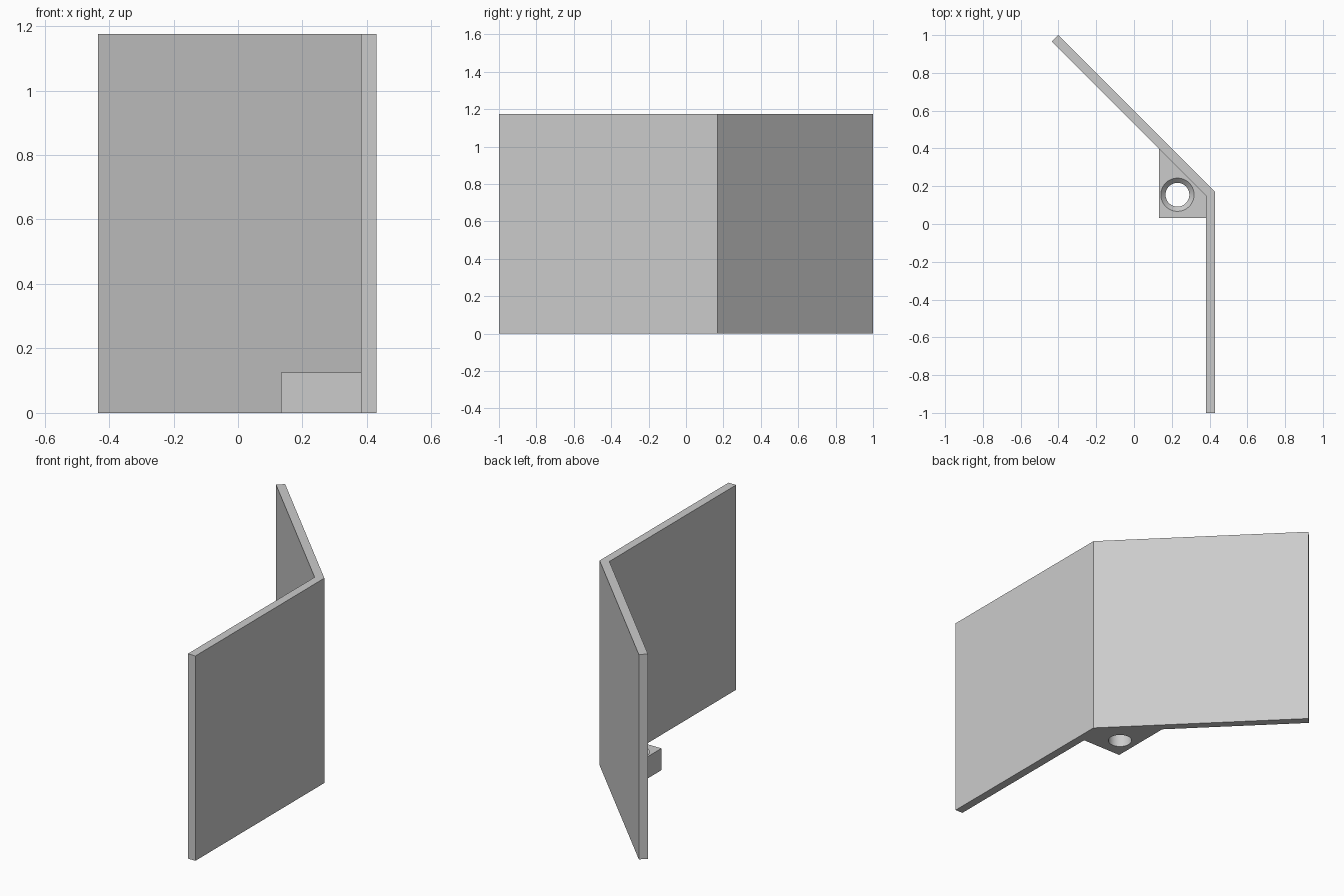
import bpy
import bmesh
from math import tan, radians, sqrt

if "Cube" in bpy.data.objects:
    bpy.data.objects.remove(bpy.data.objects["Cube"], do_unlink=True)

SIZE = 1.175       # side of each square panel
THICK = 0.048
OUT_X, OUT_Y = 0.43, -1 + SIZE - 0.006
IN_X = OUT_X - THICK
IN_Y = OUT_Y - THICK * tan(radians(22.5))
TAB_H = 0.125
HOLE_X, HOLE_Y = 0.23, 0.155

grey = bpy.data.materials.new("light grey")
grey.use_nodes = True
grey.diffuse_color = (0.6, 0.6, 0.6, 1)
grey.node_tree.nodes["Principled BSDF"].inputs["Base Color"].default_value = (0.6, 0.6, 0.6, 1)


def make_object(name, bm):
    bmesh.ops.recalc_face_normals(bm, faces=bm.faces)
    mesh = bpy.data.meshes.new(name)
    bm.to_mesh(mesh)
    bm.free()
    mesh.materials.append(grey)
    obj = bpy.data.objects.new(name, mesh)
    bpy.context.collection.objects.link(obj)
    return obj


def prism(name, outline, height):
    bm = bmesh.new()
    face = bm.faces.new([bm.verts.new((x, y, 0)) for x, y in outline])
    top = bmesh.ops.extrude_face_region(bm, geom=[face])["geom"]
    verts = [v for v in top if isinstance(v, bmesh.types.BMVert)]
    bmesh.ops.translate(bm, verts=verts, vec=(0, 0, height))
    return make_object(name, bm)


def lathe(name, profile, x, y, steps=64):
    # closed solid of revolution about a vertical axis
    bm = bmesh.new()
    verts = [bm.verts.new((x + r, y, z)) for r, z in profile]
    edges = [bm.edges.new(pair) for pair in zip(verts, verts[1:])]
    bmesh.ops.spin(bm, geom=verts + edges, cent=(x, y, 0), axis=(0, 0, 1),
                   angle=radians(360), steps=steps, use_merge=True)
    bmesh.ops.remove_doubles(bm, verts=bm.verts, dist=1e-5)
    return make_object(name, bm)


# Two square panels meeting at a 45 degree bend
run = SIZE / sqrt(2)
off = THICK / sqrt(2)
end_x, end_y = OUT_X - run, OUT_Y + run
prism("bent_panel", [(OUT_X, -1), (OUT_X, OUT_Y), (end_x, end_y),
                     (end_x - off, end_y - off), (IN_X, IN_Y), (IN_X, -1)], SIZE)

# Mounting tab filling the inside of the bend
left, front = 0.133, 0.033
tab = prism("mounting_tab", [(left, front), (IN_X, front), (IN_X, IN_Y),
                             (left, IN_Y + IN_X - left)], TAB_H)

# Countersunk screw hole
r_hole, r_sink = 0.063, 0.088
sink = r_sink - r_hole
cutter = lathe("hole_cutter", [(0, -0.05), (r_hole, -0.05), (r_hole, TAB_H - sink),
                               (r_sink + 0.02, TAB_H + 0.02), (0, TAB_H + 0.02)],
               HOLE_X, HOLE_Y)
cutter.hide_render = True
cut = tab.modifiers.new("screw_hole", "BOOLEAN")
cut.operation = "DIFFERENCE"
cut.solver = "EXACT"
cut.object = cutter
bpy.context.view_layer.objects.active = tab
tab.select_set(True)
bpy.ops.object.modifier_apply(modifier=cut.name)
bpy.data.objects.remove(cutter, do_unlink=True)
bpy.ops.object.shade_smooth_by_angle(angle=radians(30))
